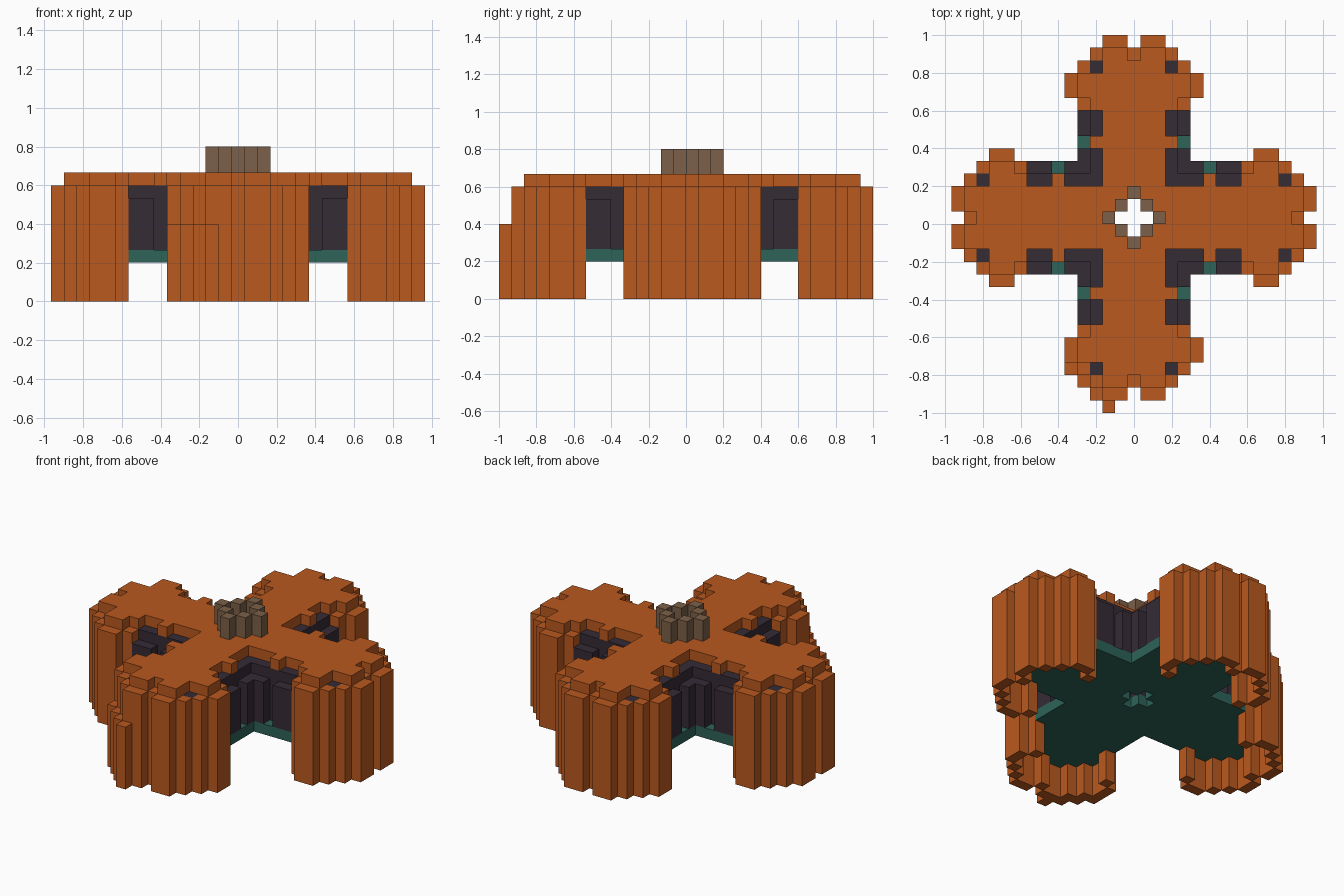
import bpy
import bmesh

if "Cube" in bpy.data.objects:
    bpy.data.objects.remove(bpy.data.objects["Cube"], do_unlink=True)

U = 1 / 15           # edge of one block
Y_SHIFT = U / 2      # the one-block front lip puts the centre off by half a block


def material(name, rgb):
    m = bpy.data.materials.new(name)
    m.use_nodes = True
    m.diffuse_color = (*rgb, 1)
    m.node_tree.nodes["Principled BSDF"].inputs["Base Color"].default_value = (*rgb, 1)
    return m


ORANGE = material("burnt orange", (0.49, 0.10, 0.014))
DARK = material("dark plum", (0.036, 0.025, 0.036))
TAN = material("tan brown", (0.20, 0.115, 0.065))
TEAL = material("deep teal", (0.026, 0.125, 0.098))

# Direction of each arm as (x, y)
ARMS = {"front": (0, -1), "back": (0, 1), "left": (1, 0), "right": (-1, 0)}


def place(cells, direction):
    """Turn (across, along) cells onto an arm, mirrored across its axis."""
    dx, dy = direction
    return {(s * a * dy + b * dx, s * a * dx + b * dy)
            for a, b in cells for s in (-1, 1)}


def all_arms(cells):
    return set().union(*(place(cells, d) for d in ARMS.values()))


def rows(widths):
    """Fill each row (distance along the arm) out to its half width."""
    return {(a, b) for b, w in widths.items() for a in range(w + 1)}


def stack(cells, low, high):
    return {(x, y, z) for x, y in cells for z in range(low, high)}


# Footprints
leg_ring = {(0, 13), (1, 14), (2, 14), (3, 13), (4, 12), (5, 11), (5, 10), (4, 9)}
leg_core = {(a, 13) for a in (1, 2)}
hole = {(0, 0)} | all_arms({(0, 1)})
chimney_ring = all_arms({(0, 2), (1, 1)})

cap_widths = {b: 2 for b in range(13)}
cap_widths.update({6: 3, 9: 3, 10: 4, 11: 4})
cap = all_arms(rows(cap_widths) | leg_core) - hole

wall = all_arms(rows({b: 3 for b in range(13)}) | leg_core) - hole
buttress = all_arms({(4, 7), (4, 8), (4, 4), (4, 5), (3, 5), (4, 10), (4, 11)}) - wall
plate = all_arms(rows({b: 4 for b in range(13)}) | leg_core) - hole
front_lip = {(-5, -12), (-4, -13), (-3, -14), (-2, -15)}

# Parts, listed from the strongest claim on a block to the weakest
parts = [(side + "_leg", stack(place(leg_ring, d), 0, 9), ORANGE)
         for side, d in ARMS.items()]
parts += [
    ("front_leg_lip", stack(front_lip, 0, 6), ORANGE),
    ("roof_cap", stack(cap, 9, 10), ORANGE),
    ("chimney", stack(chimney_ring, 10, 12), TAN),
    ("floor_plate", stack(plate, 3, 4), TEAL),
    ("body_walls", stack(wall, 4, 9), DARK),
    ("buttresses", stack(buttress, 4, 8), DARK),
]

occupied = set()
for i, (name, cells, mat) in enumerate(parts):
    parts[i] = (name, cells - occupied, mat)
    occupied |= cells


def build(name, cells, mat):
    """Skin the exposed sides of a set of blocks."""
    bm = bmesh.new()
    for cell in cells:
        for axis in range(3):
            for s in (-1, 1):
                near = list(cell)
                near[axis] += s
                if tuple(near) in occupied:
                    continue
                u, v = (axis + 1) % 3, (axis + 2) % 3
                corners = []
                for p, q in ((-1, -1), (1, -1), (1, 1), (-1, 1)):
                    c = [cell[0], cell[1], cell[2] + 0.5]
                    c[axis] += s / 2
                    c[u] += p * s / 2
                    c[v] += q / 2
                    corners.append(bm.verts.new((c[0] * U, c[1] * U + Y_SHIFT, c[2] * U)))
                bm.faces.new(corners)
    bmesh.ops.remove_doubles(bm, verts=bm.verts, dist=U / 100)
    mesh = bpy.data.meshes.new(name)
    bm.to_mesh(mesh)
    bm.free()
    mesh.materials.append(mat)
    bpy.context.collection.objects.link(bpy.data.objects.new(name, mesh))


for name, cells, mat in parts:
    build(name, cells, mat)
